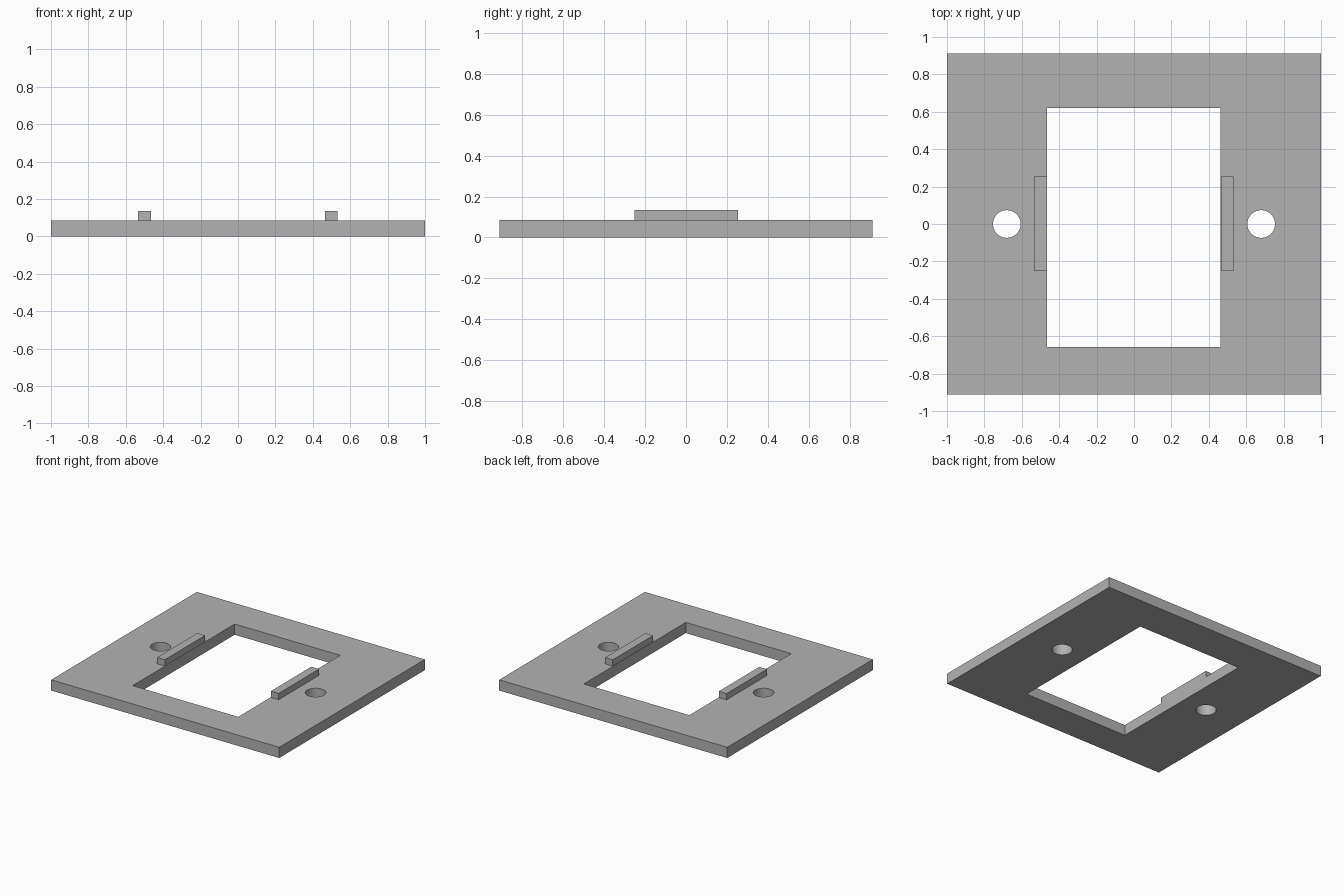
import bpy
import math

cube = bpy.data.objects.get("Cube")
if cube:
    bpy.data.objects.remove(cube, do_unlink=True)

THICK = 0.085          # plate thickness
TAB_TOP = 0.135        # top of the raised tabs

grey = bpy.data.materials.new("plain grey")
grey.use_nodes = True
colour = (0.45, 0.45, 0.45, 1)
grey.diffuse_color = colour
grey.node_tree.nodes["Principled BSDF"].inputs["Base Color"].default_value = colour


def box(name, x, y, z):
    """Box from (min, max) ranges on each axis."""
    ranges = (x, y, z)
    bpy.ops.mesh.primitive_cube_add(size=1, location=[(a + b) / 2 for a, b in ranges])
    obj = bpy.context.object
    obj.name = name
    obj.scale = [b - a for a, b in ranges]
    bpy.ops.object.transform_apply(location=False, rotation=False, scale=True)
    obj.data.materials.append(grey)
    return obj


def cut(target, cutter):
    """Subtract the cutter from the target, then discard it."""
    cutter.hide_render = True
    mod = target.modifiers.new("cut", "BOOLEAN")
    mod.operation = "DIFFERENCE"
    mod.solver = "EXACT"
    mod.object = cutter
    bpy.context.view_layer.objects.active = target
    bpy.ops.object.modifier_apply(modifier=mod.name)
    bpy.data.objects.remove(cutter, do_unlink=True)


# Base plate with its rectangular window, set slightly towards the front
plate = box("base_plate", (-1, 1), (-0.912, 0.912), (0, THICK))
cut(plate, box("window_cutter", (-0.464, 0.462), (-0.657, 0.621), (-0.1, 0.3)))

# Round screw hole on each side
for side in (-1, 1):
    bpy.ops.mesh.primitive_cylinder_add(vertices=48, radius=0.074, depth=0.5,
                                        location=(side * 0.68, 0, 0))
    hole = bpy.context.object
    hole.data.materials.append(grey)
    cut(plate, hole)

bpy.ops.object.select_all(action="DESELECT")
plate.select_set(True)
bpy.context.view_layer.objects.active = plate
bpy.ops.object.shade_smooth_by_angle(angle=math.radians(30))

# Raised tabs along the window's long edges
for name, x in (("right_tab", (-0.534, -0.466)), ("left_tab", (0.465, 0.533))):
    box(name, x, (-0.252, 0.254), (THICK, TAB_TOP))
